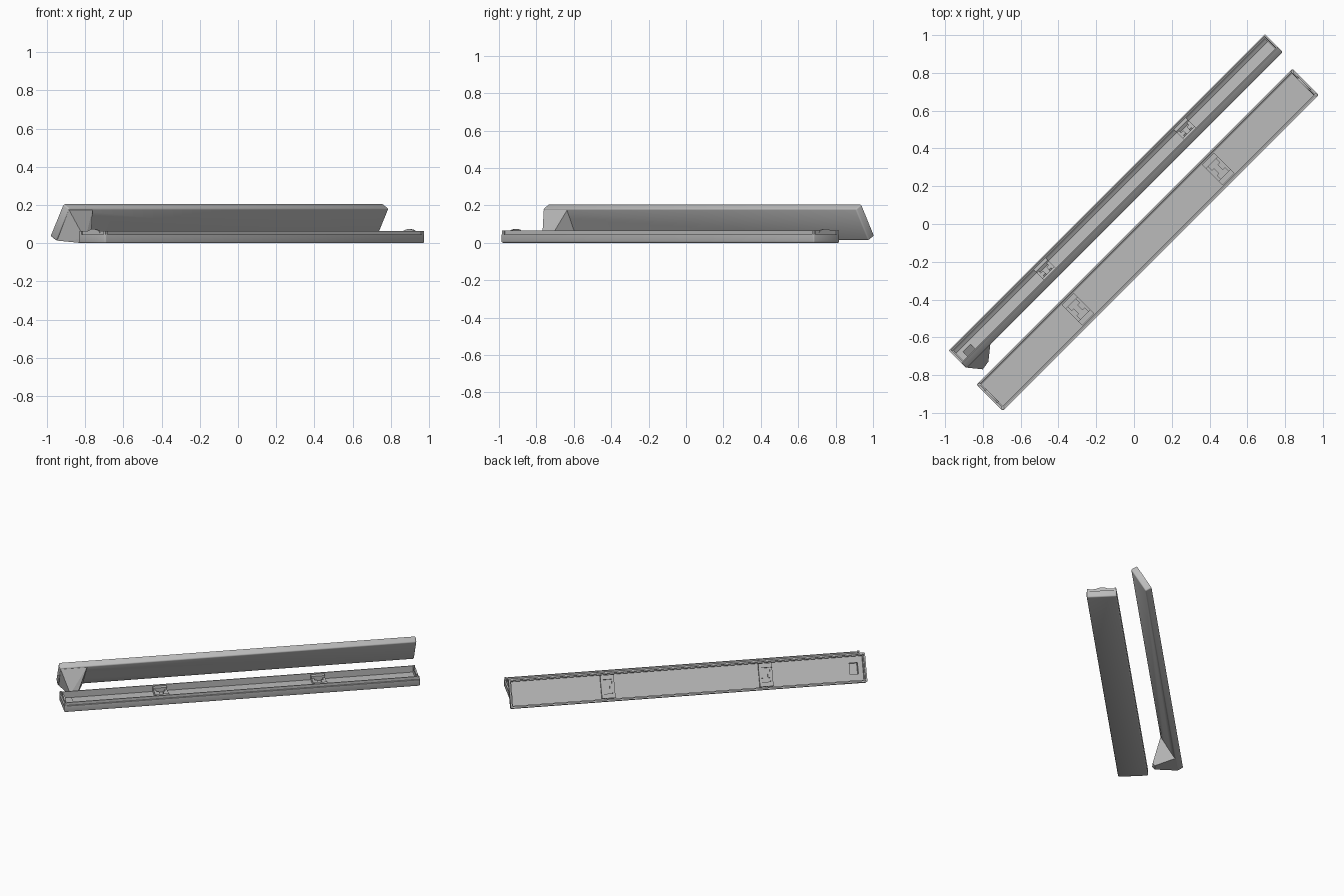
import bpy, bmesh, math
from mathutils import Matrix, Vector

if "Cube" in bpy.data.objects:
    bpy.data.objects.remove(bpy.data.objects["Cube"], do_unlink=True)

GREY = (0.5, 0.5, 0.5, 1)
mat = bpy.data.materials.new("plain_grey")
mat.use_nodes = True
mat.diffuse_color = GREY
mat.node_tree.nodes["Principled BSDF"].inputs["Base Color"].default_value = GREY

# Frames: both halves run along the diagonal, the lid leans at 60 degrees
DIAGONAL = Matrix.Rotation(math.radians(45), 4, 'Z')
TRAY = DIAGONAL @ Matrix.Translation((-0.008, -0.11, 0))
LID = DIAGONAL @ Matrix.Translation((0.017, 0.1325, 0.097)) @ Matrix.Rotation(math.radians(-60), 4, 'X')


def finish(name, bm, frame):
    bmesh.ops.recalc_face_normals(bm, faces=bm.faces)
    mesh = bpy.data.meshes.new(name)
    bm.to_mesh(mesh)
    bm.free()
    mesh.materials.append(mat)
    obj = bpy.data.objects.new(name, mesh)
    obj.matrix_world = frame
    bpy.context.collection.objects.link(obj)
    return obj


def add_box(bm, centre, size):
    m = Matrix.Translation(centre) @ Matrix.Diagonal((*size, 1))
    return bmesh.ops.create_cube(bm, size=1, matrix=m)["verts"]


def shell(name, length, width, height, step, floor, frame):
    """Rounded box, with a stepped rim and a sunken floor."""
    bm = bmesh.new()
    add_box(bm, (0, 0, height / 2), (length, width, height))
    edges = [e for e in bm.edges if min(v.co.z for v in e.verts) < height / 2]
    bmesh.ops.bevel(bm, geom=edges, offset=0.008, segments=2, profile=0.5, affect='EDGES')
    top = max(bm.faces, key=lambda f: f.calc_center_median().z)
    for inset, level in ((0.011, height + step), (0.009, floor)):
        bmesh.ops.inset_region(bm, faces=[top], thickness=inset)
        # a second ring gives the upright wall
        bmesh.ops.inset_region(bm, faces=[top], thickness=0.0005)
        for v in top.verts:
            v.co.z = level
    return finish(name, bm, frame)


def bracket(name, x, floor, top, frame):
    """Raised holder with an I-shaped recess."""
    bm = bmesh.new()
    high, low = top - floor, (top - floor) * 0.65
    add_box(bm, (x, 0, floor + 0.003), (0.09, 0.155, 0.006))
    for s in (-1, 1):
        add_box(bm, (x, s * 0.062, floor + high / 2), (0.09, 0.03, high))
        add_box(bm, (x + s * 0.037, 0, floor + low / 2), (0.016, 0.1, low))
        add_box(bm, (x + s * 0.022, 0, floor + low / 2), (0.018, 0.04, low))
    finish(name, bm, frame)


def end_tab(name, x, frame):
    """Low arched catch across the end of the tray."""
    bm = bmesh.new()
    angles = [math.pi * i / 10 for i in range(11)]
    ring = [bm.verts.new((x - 0.006, 0.05 * math.cos(a), 0.05 + 0.024 * math.sin(a))) for a in angles]
    face = bm.faces.new(ring)
    new = bmesh.ops.extrude_face_region(bm, geom=[face])["geom"]
    for v in new:
        if isinstance(v, bmesh.types.BMVert):
            v.co.x += 0.012
    finish(name, bm, frame)


# Long halves of the case
tray = shell("base_tray", 2.365, 0.197, 0.045, 0.02, 0.02, TRAY)
lid = shell("leaning_lid", 2.369, 0.195, 0.045, -0.012, 0.012, LID)

# Holders inside both halves
for side, x in (("left", 0.53), ("right", -0.52)):
    bracket("tray_holder_" + side, x, 0.02, 0.058, TRAY)
    bracket("lid_holder_" + side, x, 0.012, 0.036, LID)

# Catches and a small plate at the tray ends
for side, s in (("left", 1), ("right", -1)):
    end_tab("tray_catch_" + side, s * 1.168, TRAY)
bm = bmesh.new()
add_box(bm, (-1.13, 0, 0.023), (0.05, 0.14, 0.006))
finish("tray_end_plate", bm, TRAY)

# Wedge foot that props up the lid
bm = bmesh.new()
for p in ((-1.165, 0.09, 0.18), (-0.985, 0.09, 0.18),
          (-1.11, 0.022, 0.02), (-1.06, 0.03, 0.02),
          (-1.11, 0.04, 0), (-1.06, 0.045, 0),
          (-1.16, 0.185, 0.014), (-1.0, 0.185, 0.014)):
    bm.verts.new(p)
bmesh.ops.convex_hull(bm, input=bm.verts)
bmesh.ops.dissolve_limit(bm, angle_limit=0.03, verts=bm.verts, edges=bm.edges)
foot = finish("prop_foot", bm, DIAGONAL)

# Pocket through the lid floor into the foot
bm = bmesh.new()
add_box(bm, (-1.107, 0, 0), (0.055, 0.075, 0.055))
cutter = finish("pocket_cutter", bm, LID)
cutter.hide_render = True
for obj in (lid, foot):
    mod = obj.modifiers.new("pocket", 'BOOLEAN')
    mod.operation = 'DIFFERENCE'
    mod.solver = 'EXACT'
    mod.object = cutter
    bpy.context.view_layer.objects.active = obj
    bpy.ops.object.modifier_apply(modifier=mod.name)
bpy.data.objects.remove(cutter, do_unlink=True)

# Smooth the rounded edges only
bpy.ops.object.select_all(action='DESELECT')
for obj in (tray, lid):
    obj.select_set(True)
bpy.context.view_layer.objects.active = tray
bpy.ops.object.shade_smooth_by_angle(angle=math.radians(50))
